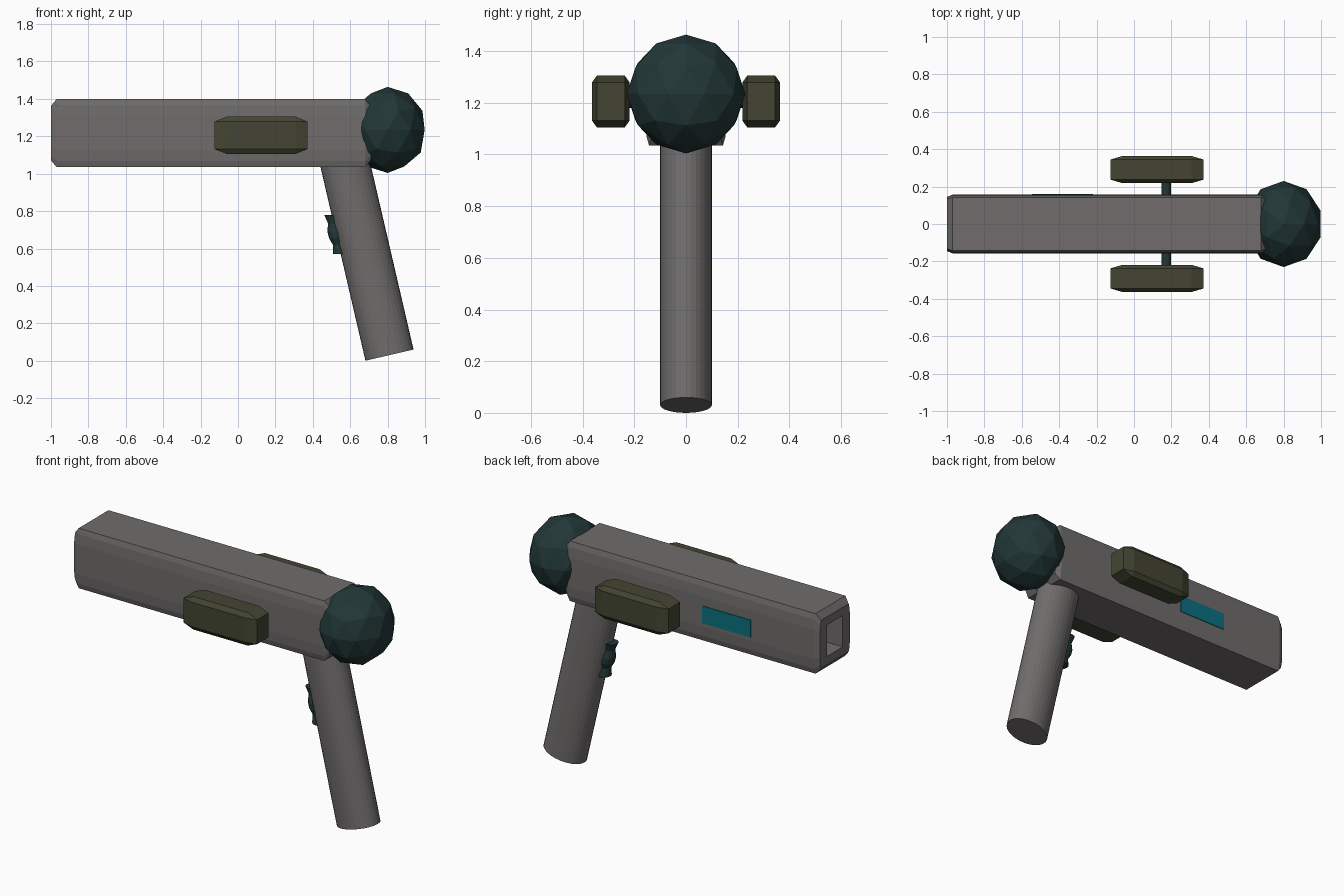
import bpy, bmesh, math
from mathutils import Matrix, Vector

if "Cube" in bpy.data.objects:
    bpy.data.objects.remove(bpy.data.objects["Cube"], do_unlink=True)


def material(name, rgb):
    m = bpy.data.materials.new(name)
    m.use_nodes = True
    m.diffuse_color = (*rgb, 1)
    m.node_tree.nodes["Principled BSDF"].inputs["Base Color"].default_value = (*rgb, 1)
    return m


GREY = material("warm_grey", (0.16, 0.15, 0.148))
OLIVE = material("olive", (0.057, 0.06, 0.032))
DARK_TEAL = material("dark_teal", (0.016, 0.038, 0.038))
CYAN = material("cyan", (0.003, 0.16, 0.21))


def finish(bm, name, mat):
    bmesh.ops.recalc_face_normals(bm, faces=bm.faces[:])
    mesh = bpy.data.meshes.new(name)
    bm.to_mesh(mesh)
    bm.free()
    mesh.materials.append(mat)
    ob = bpy.data.objects.new(name, mesh)
    bpy.context.collection.objects.link(ob)
    return ob


def loft(bm, rings):
    """Skin a list of point rings and cap both ends."""
    loops = [[bm.verts.new(p) for p in ring] for ring in rings]
    for a, b in zip(loops, loops[1:]):
        for i in range(len(a)):
            j = (i + 1) % len(a)
            bm.faces.new((a[i], a[j], b[j], b[i]))
    return bm.faces.new(loops[0]), bm.faces.new(loops[-1])


def box(name, center, size, mat, bevel=0):
    """Box whose chamfer stretches with its proportions."""
    bm = bmesh.new()
    bmesh.ops.create_cube(bm, size=1)
    if bevel:
        bmesh.ops.bevel(bm, geom=bm.edges[:], offset=bevel, segments=1,
                        profile=0.5, affect='EDGES')
    bm.transform(Matrix.Translation(center) @ Matrix.Diagonal((*size, 1)))
    return finish(bm, name, mat)


# Barrel: flat top and bottom, gently bulging sides, tapered ends
MID = 1.217
half = [(0.143, -0.182), (0.152, -0.15), (0.157, -0.09),
        (0.157, 0.09), (0.152, 0.15), (0.143, 0.182)]
section = half + [(-y, -z) for y, z in half]


def barrel_ring(x, sy, sz):
    return [(x, y * sy, MID + z * sz) for y, z in section]


bm = bmesh.new()
muzzle, rear = loft(bm, [barrel_ring(-1, 0.92, 0.8), barrel_ring(-0.97, 1, 1),
                         barrel_ring(0.68, 1, 1), barrel_ring(0.71, 0.92, 0.8)])
barrel = finish(bm, "barrel", GREY)

# Square bore cut into the muzzle
cutter = box("bore_cutter", (-0.9, 0, MID), (0.8, 0.15, 0.19), GREY)
cut = barrel.modifiers.new("bore", 'BOOLEAN')
cut.operation = 'DIFFERENCE'
cut.solver = 'EXACT'
cut.object = cutter
bpy.context.view_layer.objects.active = barrel
bpy.ops.object.modifier_apply(modifier=cut.name)
bpy.data.objects.remove(cutter, do_unlink=True)

# Faceted ball at the rear
bm = bmesh.new()
bmesh.ops.create_icosphere(bm, subdivisions=2, radius=1)
bm.transform(Matrix.Translation((0.8, 0, 1.234)) @ Matrix.Diagonal((0.208, 0.23, 0.23, 1)))
finish(bm, "rear_ball", DARK_TEAL)

# Slanted oval handle
foot, top = Vector((0.81, 0, 0.03)), Vector((0.55, 0, 1.15))
axis = top - foot
bm = bmesh.new()
bmesh.ops.create_cone(bm, cap_ends=True, segments=32, radius1=1, radius2=1, depth=1)
bm.transform(Matrix.Translation((foot + top) / 2)
             @ Matrix.Rotation(math.atan2(axis.x, axis.z), 4, 'Y')
             @ Matrix.Diagonal((0.132, 0.1, axis.length, 1)))
finish(bm, "handle", GREY)

# Trigger: a waisted spool leaning with the handle
bm = bmesh.new()
spool = [(0.57, 0.042), (0.62, 0.03), (0.655, 0.043), (0.69, 0.043), (0.735, 0.03), (0.78, 0.04)]
loft(bm, [[(0.526 - 0.23 * (z - 0.67) + r * math.cos(a), r * math.sin(a), z)
           for a in [math.tau * i / 12 for i in range(12)]] for z, r in spool])
finish(bm, "trigger", DARK_TEAL)

# Side pods and the rod that carries them
for side, name in ((1, "left_pod"), (-1, "right_pod")):
    box(name, (0.123, side * 0.291, 1.205), (0.495, 0.146, 0.2), OLIVE, bevel=0.13)
bm = bmesh.new()
bmesh.ops.create_cone(bm, cap_ends=True, segments=16, radius1=0.025, radius2=0.025, depth=0.5)
bm.transform(Matrix.Translation((0.173, 0, 1.205)) @ Matrix.Rotation(math.pi / 2, 4, 'X'))
finish(bm, "pod_rod", DARK_TEAL)

# Coloured panel on the left side of the barrel
box("side_panel", (-0.383, 0.157, 1.2), (0.325, 0.008, 0.105), CYAN)
